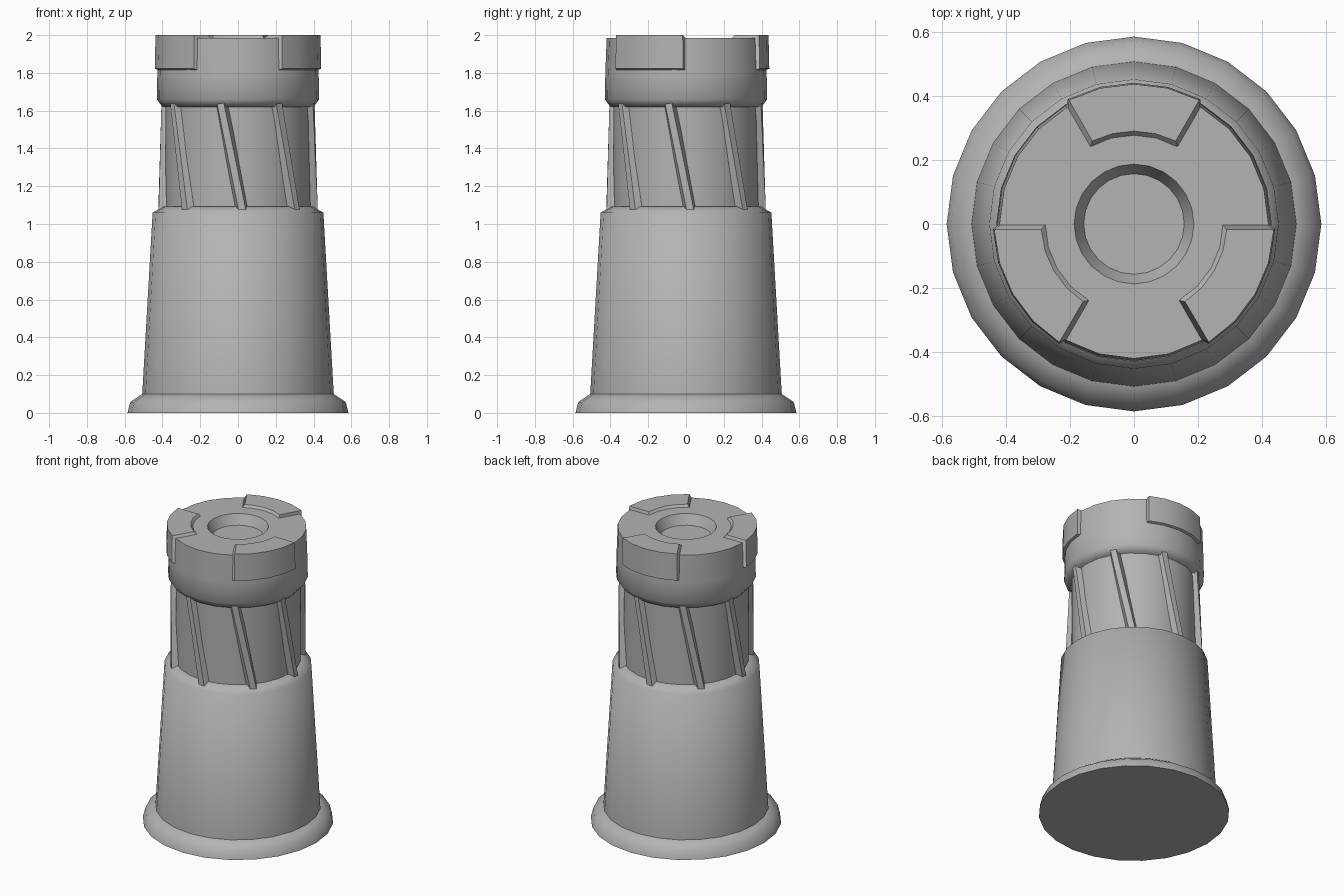
import bpy, bmesh
from math import radians, sin, cos

if "Cube" in bpy.data.objects:
    bpy.data.objects.remove(bpy.data.objects["Cube"])

SIDES = 24

# Mid-grey finish shared by every part
GREY = bpy.data.materials.new("mid_grey")
GREY.diffuse_color = (.453, .453, .453, 1)
GREY.use_nodes = True
GREY.node_tree.nodes["Principled BSDF"].inputs["Base Color"].default_value = GREY.diffuse_color


def finish(name, bm, smooth):
    bmesh.ops.remove_doubles(bm, verts=bm.verts, dist=1e-5)
    bmesh.ops.recalc_face_normals(bm, faces=bm.faces)
    me = bpy.data.meshes.new(name)
    bm.to_mesh(me)
    bm.free()
    me.materials.append(GREY)
    if smooth:
        me.shade_smooth()
        me.set_sharp_from_angle(angle=radians(smooth))
    ob = bpy.data.objects.new(name, me)
    bpy.context.collection.objects.link(ob)
    return ob


def pt(r, deg, z):
    a = radians(deg)
    return (r * cos(a), r * sin(a), z)


def loft(bm, sections):
    """Bridge equal-length point rings and cap both ends."""
    rings = [[bm.verts.new(p) for p in s] for s in sections]
    n = len(rings[0])
    for a, b in zip(rings, rings[1:]):
        for i in range(n):
            j = (i + 1) % n
            bm.faces.new((a[i], a[j], b[j], b[i]))
    bm.faces.new(rings[0])
    bm.faces.new(rings[-1])


def lathe(name, profile, smooth=65):
    """Turn a radius/height profile, filling both ends with a disc."""
    bm = bmesh.new()
    loft(bm, [[pt(r, i * 360 / SIDES, z) for i in range(SIDES)]
              for r, z in profile])
    return finish(name, bm, smooth)


# Turned parts, bottom to top
lathe("base_flange", [(.585, 0), (.57, .058), (.507, .10)])
lathe("lower_body", [(.507, .10), (.452, 1.06), (.395, 1.093)])
lathe("neck", [(.385, 1.085), (.385, 1.625)])
lathe("cap", [(.40, 1.62), (.43, 1.66), (.427, 1.80), (.42, 1.985),
              (.187, 1.985), (.157, 1.92)])

# Eight slanted ribs around the neck
bm = bmesh.new()
for k in range(8):
    sections = []
    for turn, z, r in ((3, 1.075, .422), (-13.2, 1.645, .412)):
        mid = -90 + 45 * k + turn
        sections.append([pt(.37, mid - 5.6, z), pt(r, mid - 2.6, z),
                         pt(r, mid + 2.6, z), pt(.37, mid + 5.6, z)])
    loft(bm, sections)
finish("neck_ribs", bm, 0)

# Three bevelled lugs folded over the cap rim: radius, height, half angle
LUG = [(.273, 1.98, 30.3), (.29, 2.0, 26.7), (.437, 2.0, 27.7),
       (.441, 1.822, 28), (.415, 1.812, 30.5), (.41, 1.98, 30.3)]
for k, name in enumerate(("lug_back", "lug_left", "lug_right")):
    bm = bmesh.new()
    loft(bm, [[pt(r, 90 + 120 * k + half * t, z) for r, z, half in LUG]
              for t in (-1, -.5, 0, .5, 1)])
    finish(name, bm, 30)
